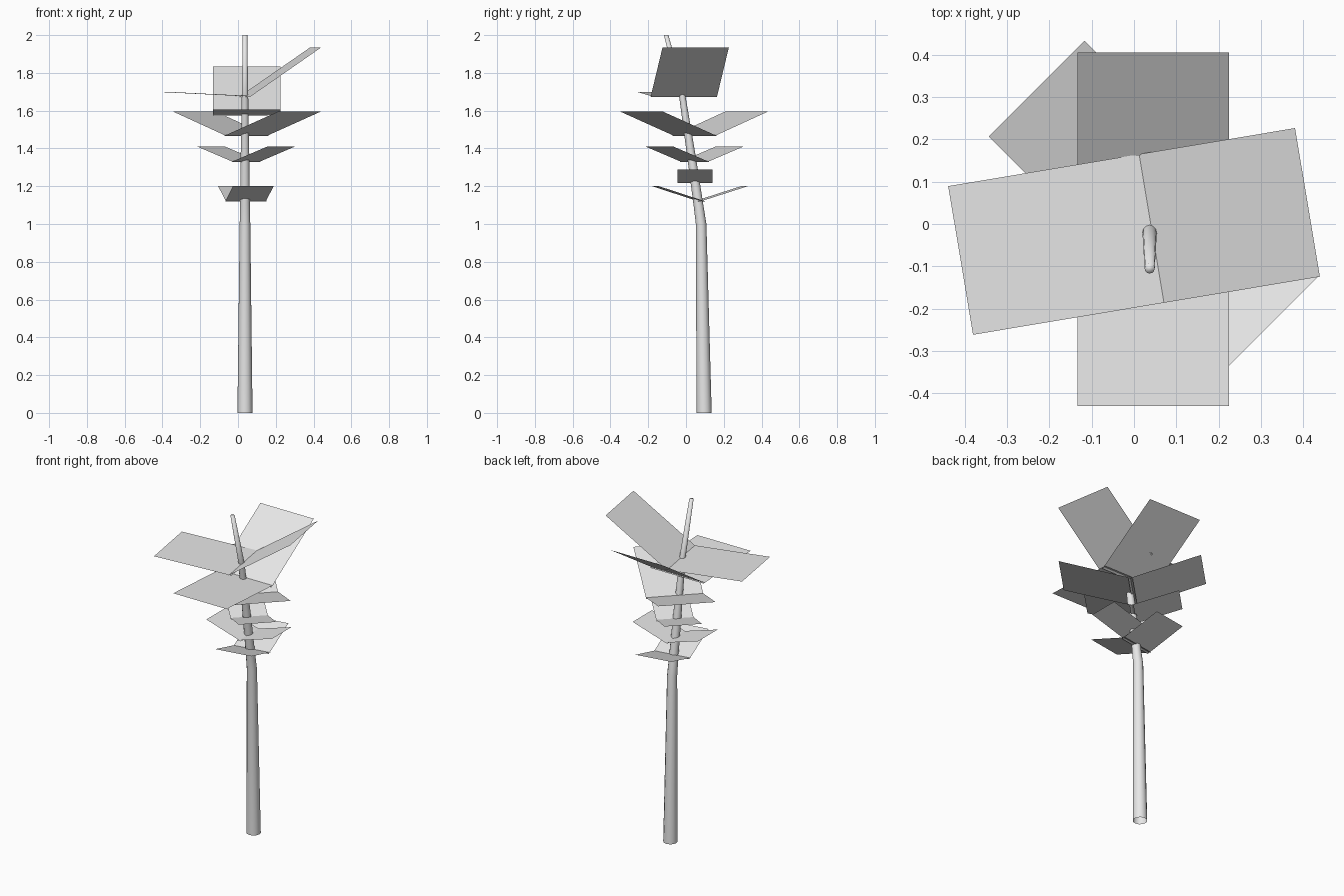
import bpy, bmesh, math
from mathutils import Vector

if "Cube" in bpy.data.objects:
    bpy.data.objects.remove(bpy.data.objects["Cube"], do_unlink=True)

# One pale grey for trunk and leaves
grey = bpy.data.materials.new("pale_grey")
grey.use_nodes = True
grey.diffuse_color = (0.8, 0.8, 0.8, 1)
grey.node_tree.nodes["Principled BSDF"].inputs["Base Color"].default_value = grey.diffuse_color


def finish(name, bm, smooth=False):
    mesh = bpy.data.meshes.new(name)
    bm.normal_update()
    bm.to_mesh(mesh)
    bm.free()
    mesh.materials.append(grey)
    for p in mesh.polygons:
        p.use_smooth = smooth
    obj = bpy.data.objects.new(name, mesh)
    bpy.context.collection.objects.link(obj)
    return obj


# Bent, tapering trunk: rings at (y, z, radius)
def trunk(path, x=0.037, sides=12):
    bm = bmesh.new()
    rings = []
    for y, z, r in path:
        angles = [math.tau * i / sides for i in range(sides)]
        rings.append([bm.verts.new((x + r * math.cos(a), y + r * math.sin(a), z)) for a in angles])
    for low, high in zip(rings, rings[1:]):
        for i in range(sides):
            j = (i + 1) % sides
            bm.faces.new((low[i], low[j], high[j], high[i]))
    bm.faces.new(rings[-1])
    return finish("trunk", bm, True)


trunk([(0.096, 0, 0.04), (0.08, 1.0, 0.028), (0.066, 1.1, 0.026),
       (0.03, 1.35, 0.023), (-0.02, 1.68, 0.017), (-0.105, 2.0, 0.012)])


# Flat rectangular leaf rising outward from the trunk
def leaf(name, centre, degrees, half_width, reach, z_in, z_out):
    a = math.radians(degrees)
    out = Vector((math.cos(a), math.sin(a), 0))
    side = Vector((-out.y, out.x, 0)) * half_width
    inner = Vector((*centre, z_in)) - out * 0.012
    outer = Vector((*centre, z_out)) + out * reach
    bm = bmesh.new()
    corners = (inner - side, outer - side, outer + side, inner + side)
    bm.faces.new([bm.verts.new(c) for c in corners])
    finish(name, bm)


# Leaf pairs: centre, direction, half width, then (reach, inner z, outer z) per leaf
pairs = {
    "lowest": ((0.042, 0.072), 99.5, 0.109, (0.24, 1.12, 1.2), (0.236, 1.12, 1.2)),
    "lower": ((0.04, 0.047), 0, 0.093, (0.22, 1.217, 1.288), (0.22, 1.217, 1.288)),
    "middle": ((0.043, 0.045), 135, 0.104, (0.262, 1.327, 1.41), (0.262, 1.327, 1.41)),
    "upper": ((0.045, 0.045), 135, 0.16, (0.389, 1.465, 1.595), (0.396, 1.465, 1.595)),
    "high": ((0.046, 0.01), 90, 0.179, (0.395, 1.573, 1.835), (0.44, 1.58, 1.606)),
    "top": ((0.045, -0.01), 9.5, 0.178, (0.37, 1.672, 1.934), (0.461, 1.677, 1.70)),
}
for level, (centre, angle, half, first, second) in pairs.items():
    leaf(level + "_leaf_a", centre, angle, half, *first)
    leaf(level + "_leaf_b", centre, angle + 180, half, *second)
